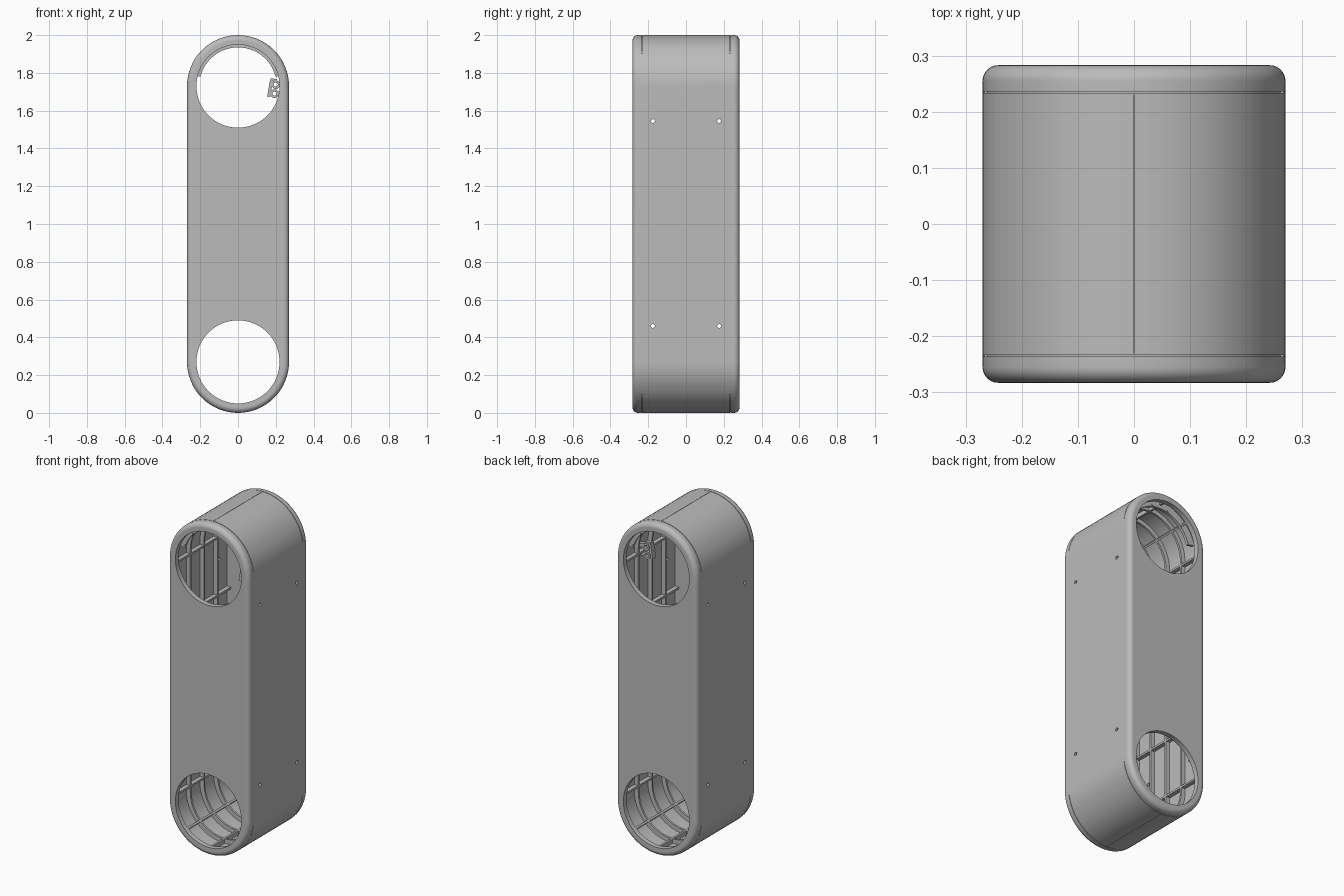
import bpy, bmesh, math
from mathutils import Matrix, Vector

if "Cube" in bpy.data.objects:
    bpy.data.objects.remove(bpy.data.objects["Cube"], do_unlink=True)

LOW, HIGH = 0.27, 1.73      # centres of the rounded ends
R, D = 0.27, 0.283          # end radius and half depth
WALL, HOLE = 0.02, 0.22

grey = bpy.data.materials.new("plain_grey")
grey.use_nodes = True
grey.diffuse_color = (0.5, 0.5, 0.5, 1)
bsdf = grey.node_tree.nodes["Principled BSDF"]
bsdf.inputs["Base Color"].default_value = (0.5, 0.5, 0.5, 1)
bsdf.inputs["Roughness"].default_value = 0.6


def finish(name, bm):
    bmesh.ops.recalc_face_normals(bm, faces=bm.faces)
    me = bpy.data.meshes.new(name)
    bm.to_mesh(me)
    bm.free()
    me.materials.append(grey)
    ob = bpy.data.objects.new(name, me)
    bpy.context.collection.objects.link(ob)
    return ob


def smooth(ob):
    bpy.ops.object.select_all(action='DESELECT')
    ob.select_set(True)
    bpy.context.view_layer.objects.active = ob
    bpy.ops.object.shade_smooth_by_angle(angle=math.radians(30))


def stadium(r, n=32):
    pts = []
    for c, start in ((HIGH, 0), (LOW, math.pi)):
        for i in range(n + 1):
            a = start + math.pi * i / n
            pts.append((r * math.cos(a), c + r * math.sin(a)))
    return pts


def loft(bm, profile, ring):
    """Sweep (radius, y) points round the pill outline; ring joins last to first."""
    loops = [[bm.verts.new((x, y, z)) for x, z in stadium(r)] for r, y in profile]
    pairs = list(zip(loops, loops[1:])) + ([(loops[-1], loops[0])] if ring else [])
    for a, b in pairs:
        for i in range(len(a)):
            j = (i + 1) % len(a)
            bm.faces.new((a[i], a[j], b[j], b[i]))
    if not ring:
        bm.faces.new(loops[0])
        bm.faces.new(loops[-1])


def arc(bm, cx, cz, r0, r1, y0, y1, a0=0, a1=360, n=32):
    """Square-section arc round the y axis, whole ring if 360 degrees."""
    full = a1 - a0 == 360
    secs = []
    for i in range(n if full else n + 1):
        a = math.radians(a0 + (a1 - a0) * i / n)
        secs.append([bm.verts.new((cx + r * math.cos(a), y, cz + r * math.sin(a)))
                     for r, y in ((r0, y0), (r1, y0), (r1, y1), (r0, y1))])
    for a, b in list(zip(secs, secs[1:])) + ([(secs[-1], secs[0])] if full else []):
        for k in range(4):
            m = (k + 1) % 4
            bm.faces.new((a[k], a[m], b[m], b[k]))
    if not full:
        bm.faces.new(secs[0])
        bm.faces.new(secs[-1])


def box(bm, loc, size, turn=0):
    mat = (Matrix.Translation(loc) @ Matrix.Rotation(math.radians(turn), 4, 'Y')
           @ Matrix.Diagonal((*size, 1)))
    bmesh.ops.create_cube(bm, size=1, matrix=mat)


def rod(bm, loc, r, length, axis, n):
    mat = Matrix.Translation(loc) @ Matrix.Rotation(math.pi / 2, 4, axis)
    bmesh.ops.create_cone(bm, cap_ends=True, segments=n, radius1=r, radius2=r,
                          depth=length, matrix=mat)


# Outer body with rounded front and back rims
F = 0.028
half = [(R - F + F * math.cos(t), D - F + F * math.sin(t))
        for t in (math.pi / 2 * i / 6 for i in range(7))]
bm = bmesh.new()
loft(bm, [(r, -y) for r, y in reversed(half)] + half, False)
shell = finish("shell", bm)

# Cutter for the hollow inside
bm = bmesh.new()
loft(bm, [(R - WALL, -D + 0.03), (R - WALL, D - 0.03)], False)
cavity = finish("cavity_cutter", bm)

# Cutter for round openings and side screw holes
bm = bmesh.new()
for c in (LOW, HIGH):
    rod(bm, (0, 0, c), HOLE, 1, 'X', 64)
opening = finish("opening_cutter", bm)
bm = bmesh.new()
for y in (-0.175, 0.175):
    for z in (0.46, 1.545):
        rod(bm, (0, y, z), 0.01, 1, 'Y', 16)
screws = finish("screw_hole_cutter", bm)

# Cutter for shallow panel seams
bm = bmesh.new()
for y in (-0.235, 0.235):
    for c, a in ((HIGH, 8), (LOW, 188)):
        arc(bm, 0, c, R - 0.006, R + 0.02, y - 0.0015, y + 0.0015, a, a + 164)
for z in (0, 2 * 1.0):
    box(bm, (0, 0, z), (0.002, 0.46, 0.012))
seams = finish("seam_cutter", bm)

bpy.context.view_layer.objects.active = shell
shell.select_set(True)
for cutter in (cavity, opening, screws, seams):
    mod = shell.modifiers.new(cutter.name, 'BOOLEAN')
    mod.operation = 'DIFFERENCE'
    mod.solver = 'EXACT'
    mod.object = cutter
    bpy.ops.object.modifier_apply(modifier=mod.name)
    bpy.data.objects.remove(cutter, do_unlink=True)
smooth(shell)
shell.modifiers.new("weighted_normals", 'WEIGHTED_NORMAL').keep_sharp = True

# Hoop ribs round the inside wall
bm = bmesh.new()
for y in (-0.13, 0, 0.13):
    loft(bm, [(0.224, y - 0.006), (0.252, y - 0.006),
              (0.252, y + 0.006), (0.224, y + 0.006)], True)
smooth(finish("hoop_ribs", bm))

# Ribs running front to back, on the walls and round the ends
bm = bmesh.new()
for side in (-1, 1):
    for z in (0.3, 0.65, 1.0, 1.35, 1.7):
        box(bm, (side * 0.238, 0, z), (0.026, 0.51, 0.012))
for c, sign in ((HIGH, 1), (LOW, -1)):
    for deg in (45, 90, 135):
        a = math.radians(deg) * sign
        box(bm, (0.237 * math.cos(a), 0, c + 0.237 * math.sin(a)),
            (0.026, 0.51, 0.012), -math.degrees(a))
finish("length_ribs", bm)

# Curved mounting flanges in the upper end, with small screw heads
bm = bmesh.new()
for y in (-0.215, 0.215):
    arc(bm, 0, HIGH, 0.205, 0.252, y - 0.008, y + 0.008, 14, 166)
smooth(finish("mounting_flanges", bm))
bm = bmesh.new()
for y in (-0.215, 0.215):
    for deg in (18, 45, 75, 105, 135, 162):
        a = math.radians(deg)
        rod(bm, (0.213 * math.cos(a), y, HIGH + 0.213 * math.sin(a)),
            0.006, 0.022, 'X', 12)
finish("flange_screws", bm)

# Small brackets with twin eyelets on the inner wall
for name, y in (("front_bracket", -0.2), ("inner_bracket", 0.08)):
    bm = bmesh.new()
    for x, z in ((0.2, 1.738), (0.193, 1.69)):
        arc(bm, x, z, 0.011, 0.023, y - 0.02, y + 0.02, n=20)
        box(bm, (x + 0.036, y, z), (0.034, 0.03, 0.022), 8)
    box(bm, (0.17, y, 1.718), (0.016, 0.03, 0.09), 10)
    box(bm, (0.19, y, 1.764), (0.035, 0.03, 0.01), 10)
    smooth(finish(name, bm))
